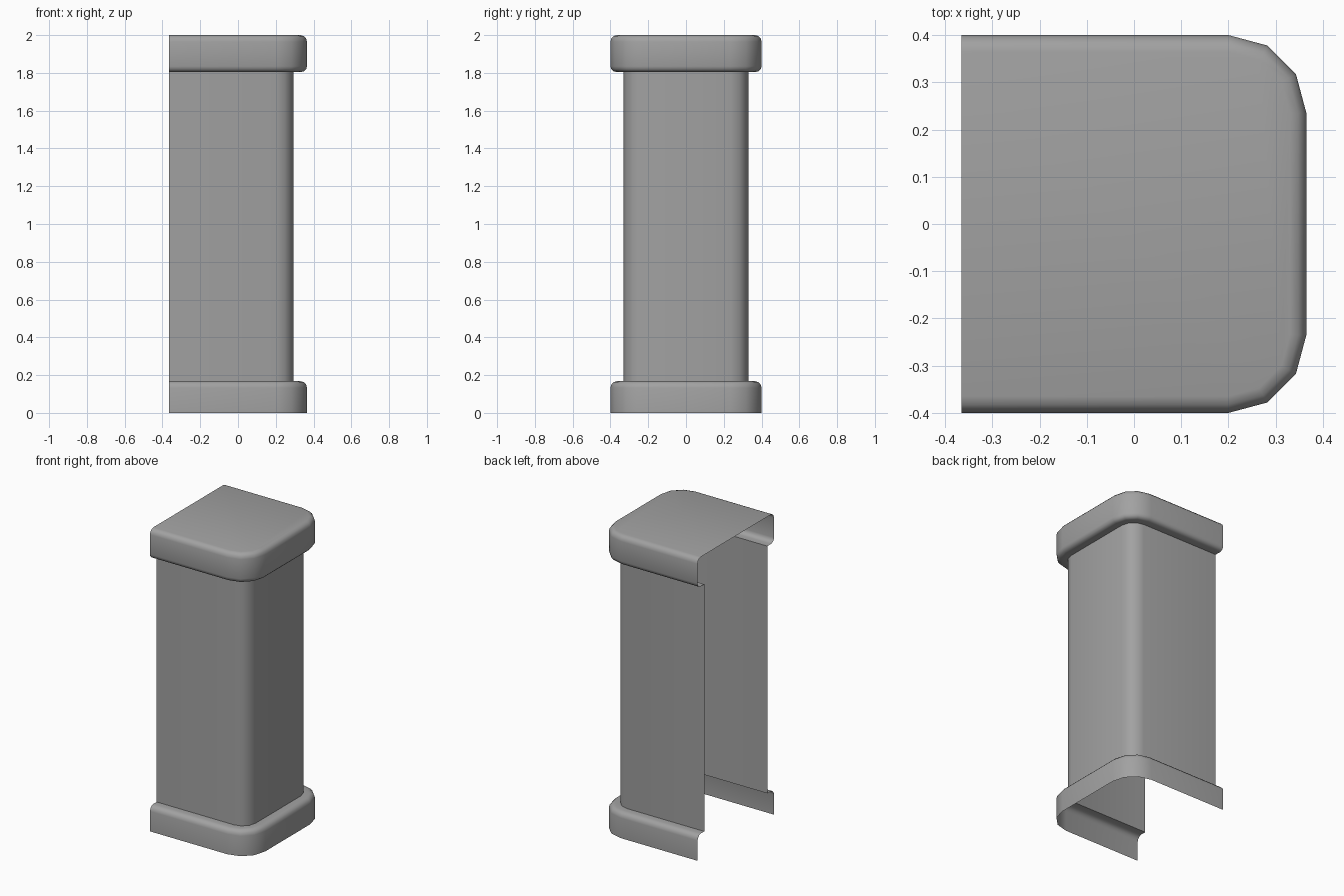
import bpy, bmesh
from math import radians, sin, cos

cube = bpy.data.objects.get("Cube")
if cube:
    bpy.data.objects.remove(cube, do_unlink=True)

# Plain grey finish
grey = bpy.data.materials.new("plain grey")
grey.use_nodes = True
colour = (0.36, 0.36, 0.36, 1)
grey.diffuse_color = colour
grey.node_tree.nodes["Principled BSDF"].inputs["Base Color"].default_value = colour

BACK, CX, CY, RADIUS, STEPS = -0.365, 0.2, 0.235, 0.165, 3


def outline(inset):
    """U-shaped section, open at -x, with two rounded corners."""
    r = RADIUS - inset
    corner = [(CX + r * sin(radians(90 * i / STEPS)),
               CY + r * cos(radians(90 * i / STEPS))) for i in range(STEPS + 1)]
    half = [(BACK, CY + r)] + corner
    return [(x, -y) for x, y in half] + half[::-1]


def shell(name, profile, capped=False):
    """Loft the section through (inset, height) pairs, going upwards."""
    bm = bmesh.new()
    rings = [[bm.verts.new((x, y, z)) for x, y in outline(inset)] for inset, z in profile]
    for low, high in zip(rings, rings[1:]):
        for i in range(len(low) - 1):
            bm.faces.new((low[i], low[i + 1], high[i + 1], high[i]))
    if capped:
        bm.faces.new(rings[-1])
    mesh = bpy.data.meshes.new(name)
    bm.to_mesh(mesh)
    bm.free()
    mesh.materials.append(grey)
    obj = bpy.data.objects.new(name, mesh)
    bpy.context.collection.objects.link(obj)
    bpy.ops.object.select_all(action='DESELECT')
    obj.select_set(True)
    bpy.context.view_layer.objects.active = obj
    bpy.ops.object.shade_smooth_by_angle(angle=radians(40))


def rounded_edge(z, size, up):
    """Quarter-round from the band side to its top (up=1) or underside (up=-1)."""
    pts = [(size * (1 - cos(radians(a))), z - up * size * (1 - sin(radians(a))))
           for a in (0, 30, 60, 90)]
    return pts if up > 0 else pts[::-1]


SHAFT = 0.07
BASE_TOP, CAP_BOTTOM, TOP = 0.168, 1.805, 2.0

# Base band with rounded shoulder and ledge
shell("base_band", [(0, 0)] + rounded_edge(BASE_TOP, 0.035, 1) + [(SHAFT, BASE_TOP)])
# Upright hollow shaft
shell("shaft", [(SHAFT, BASE_TOP), (SHAFT, CAP_BOTTOM)])
# Cap with rounded underside and top
shell("cap", [(SHAFT, CAP_BOTTOM)] + rounded_edge(CAP_BOTTOM, 0.03, -1)
      + rounded_edge(TOP, 0.035, 1), capped=True)
